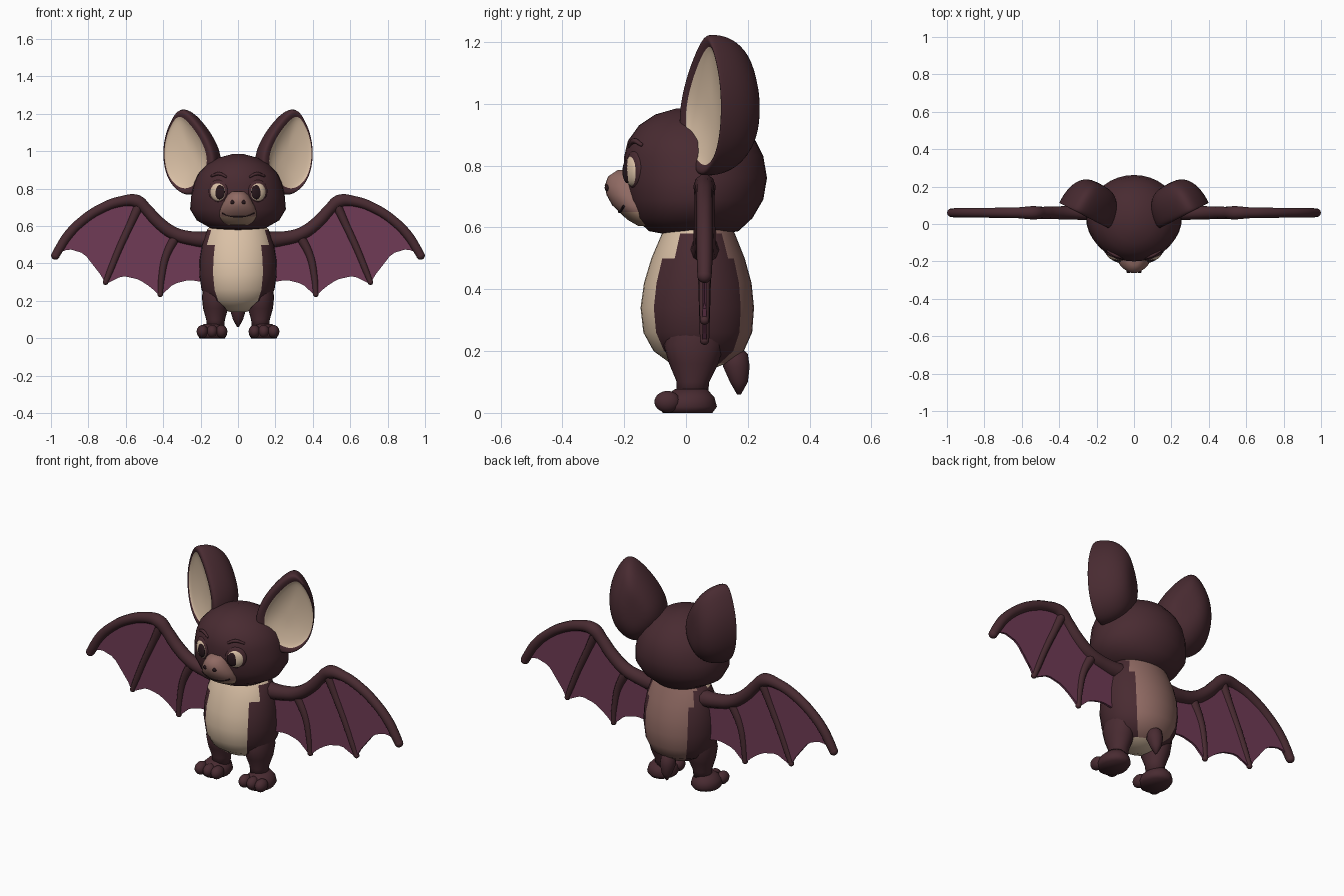
import bpy, bmesh, math
from mathutils import Matrix, Vector

cube = bpy.data.objects.get("Cube")
if cube:
    bpy.data.objects.remove(cube, do_unlink=True)


def material(name, r, g, b):
    m = bpy.data.materials.new(name)
    m.use_nodes = True
    m.diffuse_color = (r, g, b, 1)
    m.node_tree.nodes["Principled BSDF"].inputs["Base Color"].default_value = (r, g, b, 1)
    return m


FUR = material("dark maroon fur", 0.066, 0.024, 0.031)
SKIN = material("plum wing skin", 0.162, 0.044, 0.092)
CREAM = material("cream", 0.70, 0.53, 0.38)
MAUVE = material("dusty mauve", 0.28, 0.145, 0.125)
TAN = material("tan chin", 0.42, 0.26, 0.18)
BLACK = material("near black", 0.022, 0.009, 0.012)


def finish(name, bm, mats, rule=None, mirror=False, subdiv=0):
    """Turn a bmesh into a smooth object; rule picks a material per face centre."""
    bmesh.ops.recalc_face_normals(bm, faces=bm.faces)
    for f in bm.faces:
        f.smooth = True
        if rule:
            f.material_index = rule(f.calc_center_median())
    me = bpy.data.meshes.new(name)
    for m in mats:
        me.materials.append(m)
    bm.to_mesh(me)
    bm.free()
    return place(name, me, mirror, subdiv)


def place(name, me, mirror, subdiv=0):
    ob = bpy.data.objects.new(name, me)
    bpy.context.collection.objects.link(ob)
    if mirror:
        ob.modifiers.new("mirror", "MIRROR").use_mirror_merge = False
    if subdiv:
        s = ob.modifiers.new("smooth", "SUBSURF")
        s.levels = s.render_levels = subdiv
    return ob


def bridge(bm, loops):
    """Skin consecutive closed rings of vertices."""
    for a, b in zip(loops, loops[1:]):
        n = len(a)
        for i in range(n):
            j = (i + 1) % n
            bm.faces.new((a[i], a[j], b[j], b[i]))


def loft(name, rings, mats, cx=0, n=36, **kw):
    """Stack of ellipses: (z, half width, front y, back y)."""
    bm = bmesh.new()
    loops = []
    for z, rx, y0, y1 in rings:
        angles = [math.tau * i / n for i in range(n)]
        loops.append([bm.verts.new((cx + rx * math.sin(a),
                                    (y0 + y1) / 2 - (y1 - y0) / 2 * math.cos(a), z))
                      for a in angles])
    bridge(bm, loops)
    bm.faces.new(loops[0])
    bm.faces.new(loops[-1])
    return finish(name, bm, mats, **kw)


def ball(name, centre, size, mat, turn=0, mirror=True):
    bm = bmesh.new()
    mx = (Matrix.Translation(centre) @ Matrix.Rotation(math.radians(turn), 4, "Z")
          @ Matrix.Diagonal((*size, 1)))
    bmesh.ops.create_uvsphere(bm, u_segments=24, v_segments=14, radius=1, matrix=mx)
    return finish(name, bm, [mat], mirror=mirror)


def tube(name, points, mat, mirror=True):
    """Smooth tapering tube through (x, y, z, radius) points."""
    cu = bpy.data.curves.new(name, "CURVE")
    cu.dimensions = "3D"
    cu.bevel_depth = 1
    cu.bevel_resolution = 3
    cu.resolution_u = 5
    cu.use_fill_caps = True
    cu.materials.append(mat)
    sp = cu.splines.new("BEZIER")
    sp.bezier_points.add(len(points) - 1)
    for bp, (x, y, z, r) in zip(sp.bezier_points, points):
        bp.co = (x, y, z)
        bp.radius = r
        bp.handle_left_type = bp.handle_right_type = "AUTO"
    tmp = bpy.data.objects.new(name + "_path", cu)
    bpy.context.collection.objects.link(tmp)
    dg = bpy.context.evaluated_depsgraph_get()
    me = bpy.data.meshes.new_from_object(tmp.evaluated_get(dg))
    bpy.data.objects.remove(tmp, do_unlink=True)
    for p in me.polygons:
        p.use_smooth = True
    place(name, me, mirror)
    x, y, z, r = points[-1]
    ball(name + "_tip", (x, y, z), (r, r, r), mat, mirror=mirror)


# Head
loft("head", [(0.575, 0.07, -0.05, 0.10), (0.588, 0.145, -0.12, 0.17),
              (0.63, 0.22, -0.165, 0.215), (0.69, 0.256, -0.187, 0.25),
              (0.76, 0.25, -0.2, 0.262), (0.83, 0.235, -0.2, 0.25),
              (0.88, 0.212, -0.188, 0.225), (0.93, 0.165, -0.152, 0.18),
              (0.965, 0.105, -0.1, 0.12), (0.985, 0.03, -0.03, 0.05)], [FUR])


# Torso: cream belly and underside, mauve back panel
def torso_rule(c):
    behind = c.y > 0.05
    half = 0.13 - 0.65 * max(0, 0.24 - c.z)
    if not behind:
        half += 0.25 * max(0, c.z - 0.46)
    if abs(c.x) > half:
        return 0
    return 2 if behind and c.z > 0.175 else 1


loft("torso", [(0.14, 0.04, 0.0, 0.08), (0.16, 0.10, -0.05, 0.13),
               (0.2, 0.165, -0.105, 0.187), (0.26, 0.195, -0.138, 0.214),
               (0.34, 0.207, -0.147, 0.22), (0.42, 0.205, -0.136, 0.212),
               (0.5, 0.192, -0.112, 0.19), (0.58, 0.165, -0.078, 0.158),
               (0.62, 0.13, -0.05, 0.14)], [FUR, CREAM, MAUVE], rule=torso_rule)

# Tail
loft("tail", [(0.06, 0.005, 0.165, 0.178), (0.1, 0.027, 0.142, 0.2),
              (0.15, 0.042, 0.12, 0.206), (0.19, 0.036, 0.122, 0.2),
              (0.215, 0.012, 0.15, 0.175)], [FUR], n=16)

# Legs and feet
loft("legs", [(0.05, 0.045, -0.03, 0.07), (0.1, 0.05, -0.03, 0.075),
              (0.16, 0.067, -0.055, 0.105), (0.22, 0.073, -0.072, 0.122),
              (0.3, 0.062, -0.05, 0.12), (0.36, 0.035, -0.01, 0.09)],
     [FUR], cx=0.12, n=20, mirror=True)
loft("feet", [(0, 0.068, -0.075, 0.085), (0.02, 0.08, -0.088, 0.1),
              (0.05, 0.072, -0.075, 0.092), (0.077, 0.045, -0.035, 0.068)],
     [FUR], cx=0.138, n=20, mirror=True)
for i, x in enumerate((0.088, 0.138, 0.19)):
    ball(f"toes_{i + 1}", (x, -0.06, 0.036), (0.031, 0.042, 0.035), FUR)

# Muzzle, mouth and nostrils
loft("muzzle", [(0.605, 0.055, -0.155, -0.08), (0.625, 0.085, -0.19, -0.08),
                (0.65, 0.099, -0.216, -0.08), (0.672, 0.1, -0.239, -0.08),
                (0.705, 0.09, -0.257, -0.09), (0.735, 0.074, -0.263, -0.1),
                (0.765, 0.057, -0.252, -0.11), (0.785, 0.036, -0.222, -0.12)],
     [MAUVE, TAN], n=28, rule=lambda c: int(c.z < 0.65))
tube("mouth", [(-0.085, -0.202, 0.668, 0.004), (-0.045, -0.21, 0.654, 0.004),
               (0, -0.216, 0.65, 0.004), (0.045, -0.21, 0.654, 0.004),
               (0.085, -0.202, 0.668, 0.004)], BLACK, mirror=False)
ball("nostrils", (0.03, -0.256, 0.728), (0.011, 0.007, 0.011), BLACK)

# Eyes and brows
ball("eyelids", (0.105, -0.168, 0.787), (0.057, 0.018, 0.06), FUR, 24)
ball("eyes", (0.105, -0.172, 0.783), (0.046, 0.023, 0.05), CREAM, 24)
ball("pupils", (0.099, -0.189, 0.781), (0.031, 0.012, 0.038), BLACK, 24)
tube("brows", [(0.06, -0.183, 0.862, 0.006), (0.1, -0.168, 0.88, 0.009),
               (0.14, -0.145, 0.868, 0.006)], FUR)

# Ears: leaf outline, rounded back, shallow cream inside
outline = [(0.31, 1.245), (0.358, 1.17), (0.392, 1.08), (0.402, 0.97), (0.382, 0.86),
           (0.335, 0.79), (0.265, 0.75), (0.18, 0.8), (0.12, 0.89),
           (0.125, 1.0), (0.18, 1.11), (0.25, 1.2)]
back = Vector((-0.46, 0.887, 0))
bm = bmesh.new()
# Each layer: scale, depth behind the ear plane, sideways shift
layers = [(0.3, 0.185, 0), (0.62, 0.168, 0), (0.87, 0.12, 0), (0.98, 0.06, 0),
          (1.0, 0.0, 0), (0.93, -0.01, 0.008), (0.82, 0.0, 0.02),
          (0.77, 0.008, 0.02), (0.45, 0.025, 0.012), (0.15, 0.03, 0.01)]
loops = []
for s, d, shift in layers:
    ring = []
    for x, z in outline:
        px = 0.265 + (x - 0.265) * s + shift
        pz = 0.98 + (z - 0.98) * s
        ring.append(bm.verts.new(Vector((px, -0.035 + (px - 0.1) * 0.52, pz)) + back * d))
    loops.append(ring)
bridge(bm, loops)
bm.faces.new(loops[0])
bm.faces.new(loops[-1])
inside = len(outline) * 6
for i, f in enumerate(bm.faces):
    f.material_index = int(i >= inside and i != len(bm.faces) - 2)
finish("ears", bm, [FUR, CREAM], mirror=True, subdiv=2)

# Wing bones
WY = 0.06
arm = [(0.12, 0.525, 0.05), (0.25, 0.535, 0.039), (0.34, 0.56, 0.036), (0.43, 0.625, 0.034),
       (0.49, 0.69, 0.032), (0.54, 0.733, 0.036), (0.62, 0.733, 0.029), (0.73, 0.695, 0.027),
       (0.83, 0.63, 0.026), (0.91, 0.55, 0.026), (0.955, 0.48, 0.025), (0.976, 0.443, 0.023)]
outer = [(0.52, 0.73, 0.027), (0.575, 0.61, 0.021), (0.635, 0.48, 0.019),
         (0.68, 0.37, 0.018), (0.708, 0.3, 0.015)]
inner = [(0.33, 0.55, 0.027), (0.385, 0.44, 0.021), (0.408, 0.33, 0.018), (0.416, 0.235, 0.015)]
for name, path in (("wing_arms", arm), ("outer_fingers", outer), ("inner_fingers", inner)):
    tube(name, [(x, WY, z, r) for x, z, r in path], FUR)


# Wing membrane with scalloped lower edge
def scallop(a, c, b, steps=10):
    a, b, c = Vector(a), Vector(b), Vector(c)
    return [(1 - t) ** 2 * a + 2 * t * (1 - t) * c + t * t * b
            for t in (i / steps for i in range(1, steps + 1))]


tip, f1, f2, root = (0.976, 0.443), (0.708, 0.29), (0.416, 0.225), (0.15, 0.29)
edge = [Vector(p[:2]) for p in arm]
edge += scallop(tip, (0.835, 0.55), f1)
edge += scallop(f1, (0.58, 0.395), f2)
edge += scallop(f2, (0.32, 0.35), root)
bm = bmesh.new()
bm.faces.new([bm.verts.new((p.x, WY, p.y)) for p in edge])
bmesh.ops.triangulate(bm, faces=bm.faces)
wing = finish("wing_membranes", bm, [SKIN], mirror=True)
thick = wing.modifiers.new("thickness", "SOLIDIFY")
thick.thickness = 0.012
thick.offset = 0
for p in wing.data.polygons:
    p.use_smooth = False
